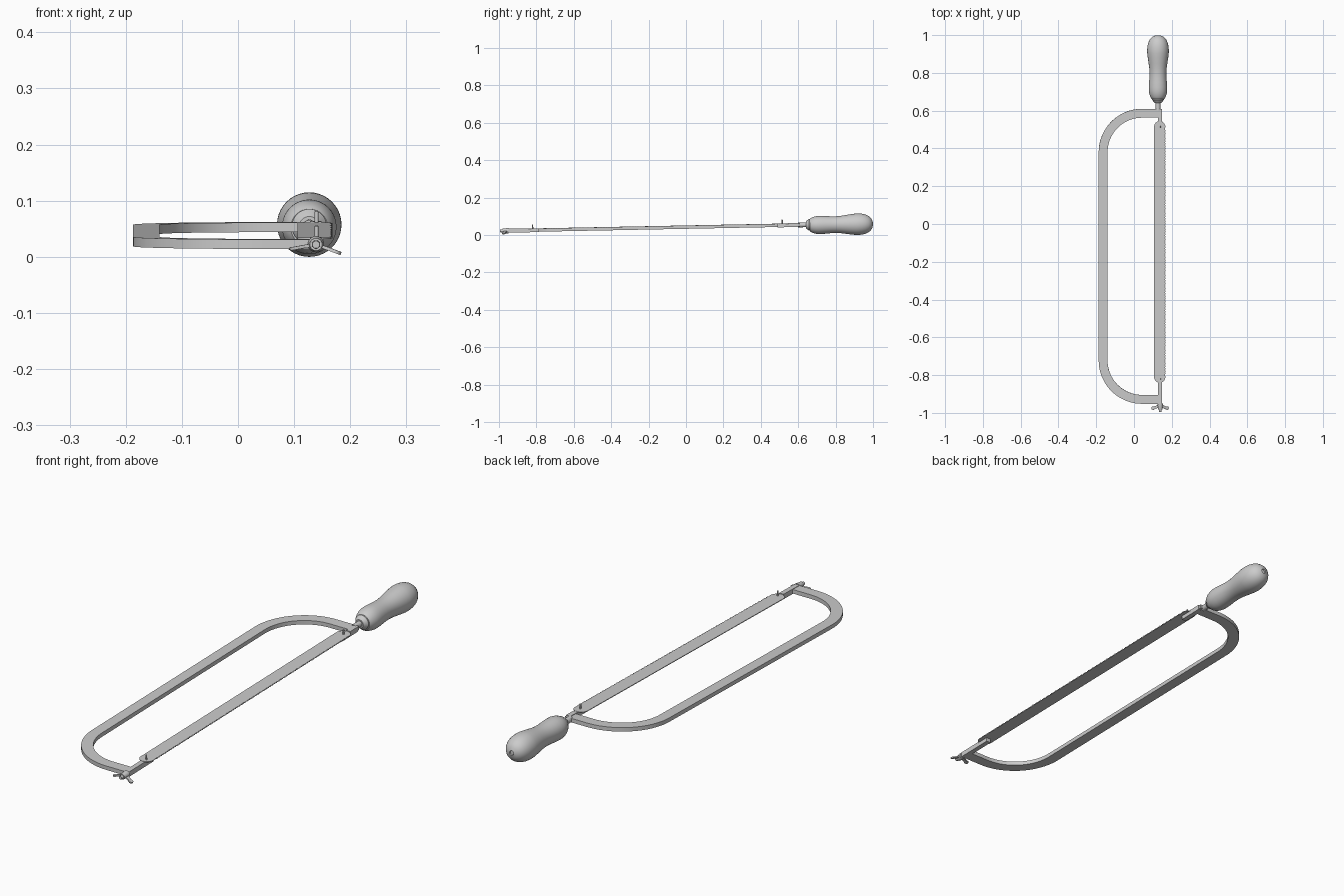
import bpy, bmesh
from math import sin, cos, pi, radians
from mathutils import Matrix

if "Cube" in bpy.data.objects:
    bpy.data.objects.remove(bpy.data.objects["Cube"])

# The saw rests on its handle, so everything is tilted slightly about x
TILT = Matrix.Translation((0, 0, 0.0413)) @ Matrix.Rotation(0.0197, 4, 'X')


def finish(name, bm, local=Matrix()):
    bmesh.ops.recalc_face_normals(bm, faces=bm.faces)
    bm.transform(TILT @ local)
    me = bpy.data.meshes.new(name)
    bm.to_mesh(me)
    bm.free()
    ob = bpy.data.objects.new(name, me)
    bpy.context.collection.objects.link(ob)
    bpy.ops.object.select_all(action='DESELECT')
    bpy.context.view_layer.objects.active = ob
    ob.select_set(True)
    bpy.ops.object.shade_smooth_by_angle(angle=radians(35))
    return ob


def plate(name, outline, z0, z1, local=Matrix()):
    """Flat outline in xy given thickness from z0 to z1."""
    bm = bmesh.new()
    face = bm.faces.new([bm.verts.new((x, y, z0)) for x, y in outline])
    ext = bmesh.ops.extrude_face_region(bm, geom=[face])
    top = [v for v in ext['geom'] if isinstance(v, bmesh.types.BMVert)]
    bmesh.ops.translate(bm, verts=top, vec=(0, 0, z1 - z0))
    return finish(name, bm, local)


def lathe(name, profile, local, n=32):
    """Spin (radius, distance) pairs about the local z axis."""
    bm = bmesh.new()
    rings = [[bm.verts.new((r * cos(2 * pi * i / n), r * sin(2 * pi * i / n), d))
              for i in range(n)] for r, d in profile]
    for a, b in zip(rings, rings[1:]):
        for i in range(n):
            j = (i + 1) % n
            bm.faces.new((a[i], a[j], b[j], b[i]))
    bm.faces.new(rings[0])
    bm.faces.new(rings[-1])
    return finish(name, bm, local)


def along_y(x, z=0):
    return Matrix.Translation((x, 0, z)) @ Matrix.Rotation(-pi / 2, 4, 'X')


def arc(cx, cy, r, a0, a1, n=20):
    return [(cx + r * cos(radians(a0 + (a1 - a0) * i / n)),
             cy + r * sin(radians(a0 + (a1 - a0) * i / n))) for i in range(n + 1)]


def box_outline(x0, x1, y0, y1):
    return [(x0, y0), (x1, y0), (x1, y1), (x0, y1)]


# Bowed frame
TOP, BOT, CX, R, W = 0.61, -0.952, 0.043, 0.23, 0.047
frame = [(0.147, TOP)] + arc(CX, TOP - R, R, 90, 180) + arc(CX, BOT + R, R, 180, 270)
frame += [(0.147, BOT), (0.147, BOT + W)]
frame += arc(CX, BOT + R, R - W, 270, 180) + arc(CX, TOP - R, R - W, 180, 90)
frame += [(0.147, TOP - W)]
plate("frame", frame, -0.0085, 0.0085)

# Blade with fine teeth on the outer edge
BX, BR, Y0, Y1 = 0.136, 0.030, -0.81, 0.515
blade = arc(BX, Y1, BR, 0, 180, 16) + arc(BX, Y0, BR, 180, 360, 16)
teeth = 150
step = (Y1 - Y0 - 0.03) / teeth
for i in range(teeth):
    y = Y0 + 0.015 + i * step
    blade += [(BX + 0.028, y), (BX + 0.032, y + step * 0.7)]
blade.append((BX + 0.028, Y1 - 0.015))
plate("blade", blade, 0.0065, 0.0095)

# Blade holders: full bar beside the frame, stepped tongue under the blade, upright pin
for label, a, b, c, pin in (("rear", 0.60, 0.548, 0.49, 0.515),
                            ("front", -0.955, -0.843, -0.785, -0.82)):
    lo, hi = min(a, b), max(a, b)
    plate(label + "_holder_bar", box_outline(0.128, 0.149, lo, hi), -0.0105, 0.0105)
    lo, hi = min(b, c), max(b, c)
    plate(label + "_holder_tongue", box_outline(0.128, 0.149, lo, hi), -0.0105, 0.0065)
    lathe(label + "_blade_pin", [(0.0035, 0), (0.0035, 0.029), (0.002, 0.031)],
          Matrix.Translation((0.14, pin, 0)), 12)

# Threaded rod and wing nut at the front end
lathe("tension_rod", [(0.0065, -0.995), (0.0075, -0.992), (0.0075, -0.94)],
      along_y(0.139), 16)
lathe("wing_nut_hub", [(0.011, -0.982), (0.012, -0.978), (0.0145, -0.953), (0.0145, -0.95)],
      along_y(0.139), 24)
wing = [(0.006, -0.955), (0.020, -0.961), (0.034, -0.967)]
wing += arc(0.038, -0.975, 0.0095, 60, -100, 10)
wing += [(0.022, -0.976), (0.006, -0.975)]
for label, ang in (("right", 20), ("left", 170)):
    turn = Matrix.Translation((0.139, 0, 0)) @ Matrix.Rotation(radians(ang), 4, 'Y')
    plate(label + "_wing", wing, -0.0028, 0.0028, turn)

# Tang, ferrule and turned handle
HX = 0.127
axis = along_y(HX)
lathe("tang", [(0.0125, 0.60), (0.0125, 0.67)], axis, 20)
lathe("ferrule", [(0.018, 0.641), (0.020, 0.643), (0.027, 0.652), (0.031, 0.657),
                  (0.031, 0.668)], axis)
lathe("handle", [(0.033, 0.662), (0.037, 0.667), (0.042, 0.677), (0.046, 0.690),
                 (0.0485, 0.705), (0.0485, 0.725), (0.047, 0.75), (0.045, 0.775),
                 (0.0445, 0.80), (0.046, 0.825), (0.0495, 0.85), (0.054, 0.88),
                 (0.0570, 0.905), (0.0575, 0.92), (0.0560, 0.94), (0.052, 0.958),
                 (0.045, 0.974), (0.035, 0.987), (0.023, 0.995), (0.010, 0.999),
                 (0.009, 0.994)], along_y(HX, -0.002), 40)
